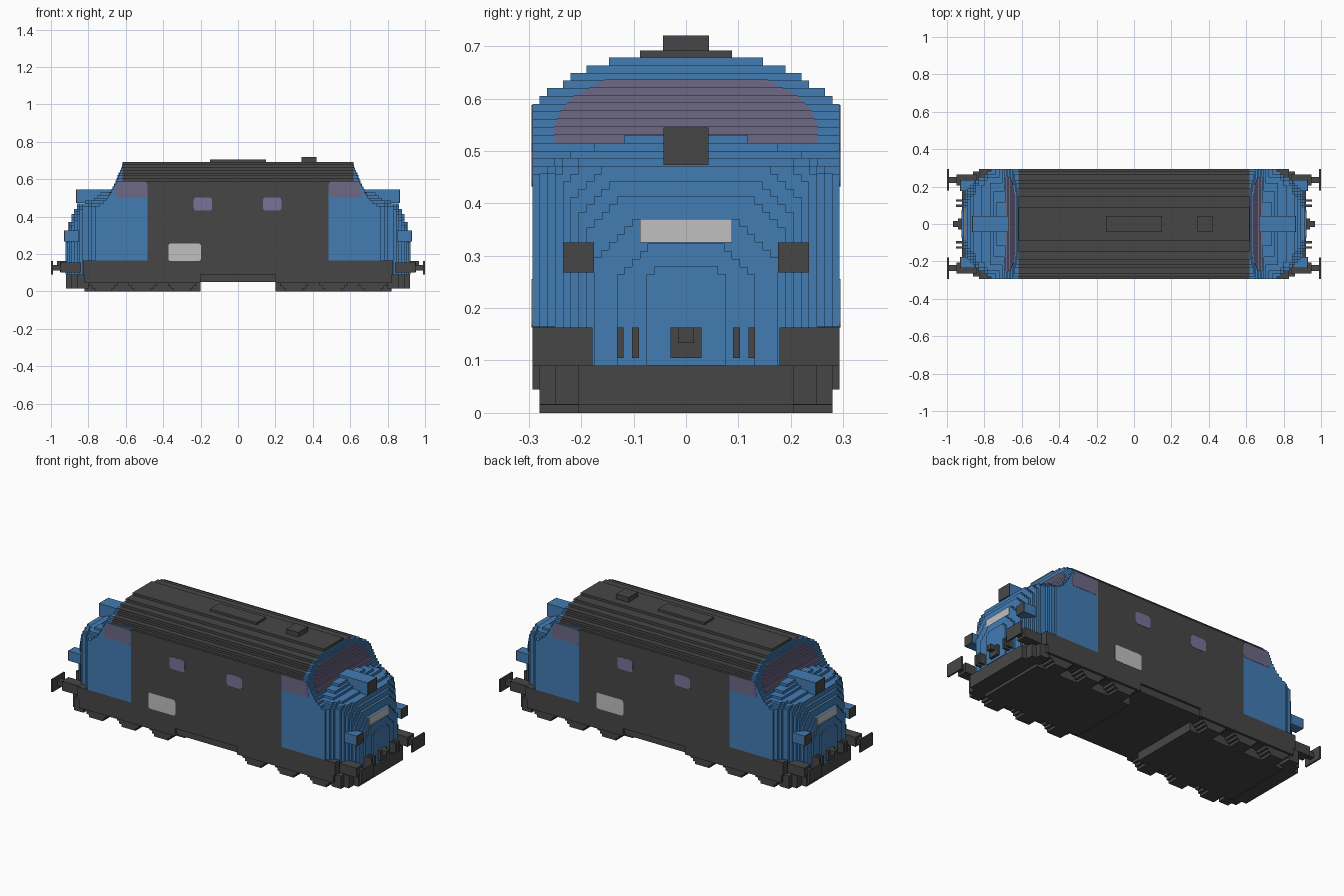
import bpy, bmesh, math

if "Cube" in bpy.data.objects:
    bpy.data.objects.remove(bpy.data.objects["Cube"])


def material(name, rgb):
    m = bpy.data.materials.new(name)
    m.diffuse_color = (*rgb, 1)
    m.use_nodes = True
    b = m.node_tree.nodes["Principled BSDF"]
    b.inputs["Base Color"].default_value = (*rgb, 1)
    b.inputs["Roughness"].default_value = 0.8
    return m


BLUE = material("blue paint", (0.055, 0.20, 0.45))
DARK = material("dark grey", (0.062, 0.062, 0.062))
GLASS = material("purple glass", (0.155, 0.138, 0.235))
PORT = material("light purple glass", (0.19, 0.17, 0.32))
PALE = material("pale grey", (0.53, 0.53, 0.53))
V = 0.0147  # size of one step


def build(name, mat, prisms):
    """Each prism is (axis, outline, start, end); outline is (y,z) for x or (x,z) for y."""
    bm = bmesh.new()
    for axis, outline, a, b in prisms:
        def place(p, d):
            return (d, p[0], p[1]) if axis == "x" else (p[0], d, p[1])
        base = bm.faces.new([bm.verts.new(place(p, a)) for p in outline])
        out = bmesh.ops.extrude_face_region(bm, geom=[base])
        for v in out["geom"]:
            if isinstance(v, bmesh.types.BMVert):
                v.co["xyz".index(axis)] = b
    bmesh.ops.recalc_face_normals(bm, faces=bm.faces)
    me = bpy.data.meshes.new(name)
    bm.to_mesh(me)
    bm.free()
    me.materials.append(mat)
    ob = bpy.data.objects.new(name, me)
    bpy.context.collection.objects.link(ob)
    return ob


def rect(u0, u1, z0, z1):
    return [(u0, z0), (u1, z0), (u1, z1), (u0, z1)]


def box(x0, x1, y0, y1, z0, z1):
    return ("x", rect(y0, y1, z0, z1), x0, x1)


def sided(x0, x1, y0, y1, z0, z1):
    """The same box on both sides of the centre line."""
    return [box(x0, x1, s * y0, s * y1, z0, z1) for s in (-1, 1)]


def mirror_outline(half):
    return half + [(-y, z) for y, z in reversed(half)]


def rounded(x0, x1, z0, z1, r):
    pts = []
    for cx, cz, a0 in ((x1 - r, z1 - r, 0), (x0 + r, z1 - r, 90),
                       (x0 + r, z0 + r, 180), (x1 - r, z0 + r, 270)):
        for k in range(4):
            a = math.radians(a0 + 30 * k)
            pts.append((cx + r * math.cos(a), cz + r * math.sin(a)))
    return pts


# Stepped roof: (top height, half width)
roof = [(0.590, 0.293), (0.605, 0.280), (0.620, 0.265), (0.634, 0.235),
        (0.649, 0.220), (0.663, 0.190), (0.678, 0.147)]


def width_at(z):
    return next((w for t, w in roof if z < t - 0.001), 0.147)


# Body shell with stepped roof
side = []
z = 0.59
for top, w in roof:
    side += [(w, z if top > 0.59 else 0.57), (w, top)]
    z = top
build("body", DARK, [box(-0.485, 0.485, -0.293, 0.293, 0.09, 0.59)])
build("roof", DARK, [("x", mirror_outline(side), -0.617, 0.617)])
build("roof_hatch", DARK, [box(-0.15, 0.15, -0.044, 0.044, 0.67, 0.705)])
build("roof_ridge", DARK, [box(-0.617, 0.617, -0.088, 0.088, 0.67, 0.692)])
build("exhaust", DARK, [box(0.34, 0.42, -0.044, 0.044, 0.67, 0.72)])

# Chassis and bogies
build("chassis", DARK, [box(-0.83, 0.83, -0.293, 0.293, 0.09, 0.165),
                        box(-0.82, 0.82, -0.28, 0.28, 0.05, 0.09)])
build("bogies", DARK, [box(s * 0.2, s * 0.82, -0.205, 0.205, 0.0, 0.06) for s in (-1, 1)])
wheels = []
for cx in (0.30, 0.51, 0.72):
    half = [(0.045, 0.0), (0.045, V), (0.06, V), (0.06, 2 * V), (0.075, 2 * V),
            (0.075, 3 * V), (0.09, 3 * V), (0.09, 0.09)]
    for sx in (-1, 1):
        outline = [(sx * cx + u, h) for u, h in mirror_outline(half)]
        wheels += [("y", outline, sy * 0.2, sy * 0.28) for sy in (-1, 1)]
build("wheels", DARK, wheels)
build("bogie_frames", DARK, [p for s in (-1, 1)
                             for p in sided(s * 0.2, s * 0.82, 0.27, 0.293, 0.045, 0.1)])

# Cab front steps: (bottom, top, x)
cab_steps = [(0.165, 0.456, 0.765), (0.456, 0.471, 0.74), (0.471, 0.486, 0.72),
             (0.486, 0.50, 0.705), (0.50, 0.515, 0.695), (0.515, 0.53, 0.685),
             (0.53, 0.545, 0.675), (0.545, 0.56, 0.668), (0.56, 0.575, 0.66),
             (0.575, 0.59, 0.653), (0.59, 0.605, 0.647), (0.605, 0.62, 0.642),
             (0.62, 0.634, 0.636), (0.634, 0.649, 0.63), (0.649, 0.663, 0.626),
             (0.663, 0.678, 0.621)]
# Nose steps: (x, half width, top, corner steps)
nose_steps = [(0.923, 0.075, 0.28, 1), (0.914, 0.132, 0.323, 4), (0.904, 0.176, 0.37, 5),
              (0.890, 0.190, 0.413, 4), (0.876, 0.205, 0.442, 4), (0.862, 0.22, 0.471, 4),
              (0.847, 0.235, 0.471, 2), (0.832, 0.25, 0.471, 1), (0.818, 0.25, 0.486, 3),
              (0.800, 0.265, 0.486, 2), (0.785, 0.28, 0.486, 2), (0.770, 0.235, 0.50, 1),
              (0.750, 0.176, 0.515, 0), (0.735, 0.118, 0.53, 0)]
# Windscreen half width at height
screen = [(0.515, 0.25), (0.545, 0.252), (0.575, 0.24), (0.605, 0.212), (0.634, 0.155)]


def screen_width(z):
    for (z0, w0), (z1, w1) in zip(screen, screen[1:]):
        if z <= z1 + 1e-6:
            return w0 + (w1 - w0) * (z - z0) / (z1 - z0)
    return screen[-1][1]


for s, end in ((-1, "right"), (1, "left")):
    cab = []
    for z0, z1, x in cab_steps:
        start = 0.485 if z0 < 0.59 else 0.617
        w = width_at(z0)
        cab.append(box(s * start, s * x, -w, w, z0, z1))
    build(end + "_cab", BLUE, cab)

    # Stepped nose with chamfered shoulders
    nose = []
    for x, w, top, n in nose_steps:
        half = [(w, 0.09)]
        for k in range(n + 1):
            half.append((w - k * V, top - (n - k) * V))
            if k < n:
                half.append((w - (k + 1) * V, top - (n - k) * V))
        nose.append(("x", mirror_outline(half), s * 0.6, s * x))
    build(end + "_nose", BLUE, nose)

    # Windscreen follows the cab steps as thin plates
    glass = []
    for z0, z1, x in cab_steps:
        if 0.51 < z0 < 0.63:
            a, b = screen_width(z0), screen_width(z1)
            glass.append(("x", [(-a, z0), (a, z0), (b, z1 + 0.002), (-b, z1 + 0.002)],
                          s * (x - 0.008), s * (x + 0.002)))
    build(end + "_windscreen", GLASS, glass)

    # Cab side windows
    pane = [(s * x, z) for x, z in ((0.487, 0.508), (0.495, 0.50), (0.655, 0.50), (0.66, 0.515),
                                    (0.65, 0.56), (0.64, 0.588), (0.495, 0.588), (0.487, 0.58))]
    build(end + "_cab_side_windows", GLASS,
          [("y", pane, sy * 0.291, sy * 0.2945) for sy in (-1, 1)])

    # Lamps with dark lenses, and the pale panel
    build(end + "_lamp_housings", BLUE, [box(s * 0.67, s * 0.862, -0.043, 0.043, 0.473, 0.545)]
          + sided(s * 0.85, s * 0.926, 0.176, 0.235, 0.268, 0.325))
    build(end + "_lamp_lenses", DARK, [box(s * 0.861, s * 0.867, -0.043, 0.043, 0.473, 0.545)]
          + sided(s * 0.925, s * 0.931, 0.176, 0.235, 0.268, 0.325))
    build(end + "_nose_panel", PALE, [box(s * 0.90, s * 0.908, -0.088, 0.088, 0.325, 0.37)])

    # Buffers, coupling, hoses and skirt
    build(end + "_buffers", DARK, sided(s * 0.99, s * 1.0, 0.178, 0.293, 0.09, 0.163)
          + sided(s * 0.84, s * 0.995, 0.22, 0.25, 0.112, 0.142)
          + sided(s * 0.84, s * 0.95, 0.205, 0.265, 0.1, 0.155))
    build(end + "_coupling", DARK, [box(s * 0.9, s * 0.94, -0.03, 0.03, 0.105, 0.163),
                                    box(s * 0.9, s * 0.968, -0.015, 0.015, 0.133, 0.163)])
    build(end + "_hoses", DARK, [p for y in (0.09, 0.119)
                                 for p in sided(s * 0.9, s * 0.952, y, y + 0.013, 0.105, 0.163)])
    build(end + "_skirt", DARK, [box(s * 0.80, s * 0.92, -0.205, 0.205, 0.016, 0.09),
                                 box(s * 0.80, s * 0.89, -0.25, 0.25, 0.016, 0.09),
                                 box(s * 0.80, s * 0.86, -0.28, 0.28, 0.016, 0.09)])

# Portholes and side plates, turned half way round for the back
for s, face in ((1, "front"), (-1, "back")):
    def plate(x0, x1, z0, z1, r):
        return ("y", [(s * x, z) for x, z in rounded(x0, x1, z0, z1, r)],
                -s * 0.290, -s * 0.2945)
    build(face + "_portholes", PORT, [plate(-0.237, -0.138, 0.432, 0.502, 0.015),
                                      plate(0.133, 0.232, 0.432, 0.502, 0.015)])
    build(face + "_side_plate", PALE, [plate(-0.372, -0.198, 0.163, 0.256, 0.012)])
